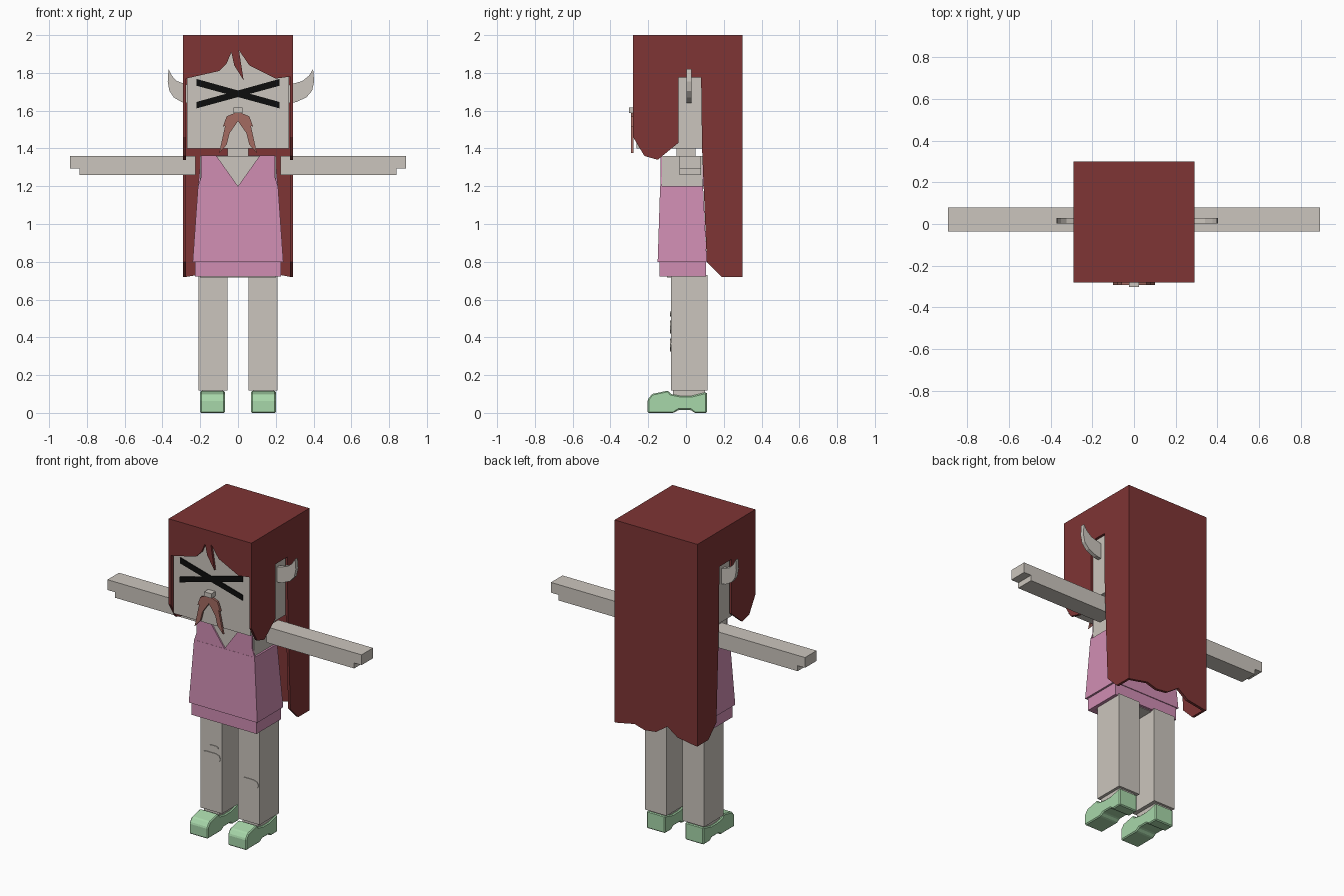
import bpy, bmesh
from math import sin, cos, tau

cube = bpy.data.objects.get("Cube")
if cube:
    bpy.data.objects.remove(cube, do_unlink=True)


def material(name, red, green, blue):
    colour = (red, green, blue, 1)
    mat = bpy.data.materials.new(name)
    mat.use_nodes = True
    mat.diffuse_color = colour
    mat.node_tree.nodes["Principled BSDF"].inputs["Base Color"].default_value = colour
    return mat


hair = material("dark red", 0.21, 0.035, 0.035)
skin = material("pale grey skin", 0.6, 0.56, 0.51)
pink = material("pink cloth", 0.63, 0.27, 0.45)
mint = material("mint green", 0.39, 0.68, 0.4)
rust = material("dusty rust", 0.37, 0.145, 0.12)
black = material("black", 0.004, 0.004, 0.004)


def loft(name, first, second, mat):
    """Solid between two matching outlines."""
    bm = bmesh.new()
    start = [bm.verts.new(point) for point in first]
    end = [bm.verts.new(point) for point in second]
    bm.faces.new(start)
    bm.faces.new(end)
    for i in range(len(start)):
        bm.faces.new((start[i - 1], start[i], end[i], end[i - 1]))
    bmesh.ops.recalc_face_normals(bm, faces=bm.faces)
    mesh = bpy.data.meshes.new(name)
    bm.to_mesh(mesh)
    bm.free()
    mesh.materials.append(mat)
    part = bpy.data.objects.new(name, mesh)
    bpy.context.collection.objects.link(part)
    return part


def across(name, outline, left, right, mat):
    """Extrude a (y, z) outline along x."""
    return loft(name, [(left, y, z) for y, z in outline],
                [(right, y, z) for y, z in outline], mat)


def through(name, outline, front, back, mat):
    """Extrude an (x, z) outline along y."""
    return loft(name, [(x, front, z) for x, z in outline],
                [(x, back, z) for x, z in outline], mat)


def mirrored(outline):
    return [(-x, z) for x, z in outline]


def through_pair(name, outline, front, back, mat):
    through(name + "_left", outline, front, back, mat)
    through(name + "_right", mirrored(outline), front, back, mat)


def across_pair(name, outline, inner, outer, mat):
    return [across(name + "_left", outline, inner, outer, mat),
            across(name + "_right", outline, -outer, -inner, mat)]


def block(front, back, bottom, top):
    return [(front, bottom), (back, bottom), (back, top), (front, top)]


def box(name, half_width, front, back, bottom, top, mat):
    across(name, block(front, back, bottom, top), -half_width, half_width, mat)


def level(half_width, front, back, height):
    """Horizontal rectangle for lofting."""
    return [(x, y, height) for x, y in block(-half_width, half_width, front, back)]


# Head, neck and torso
box("head", 0.27, -0.262, 0.28, 1.4, 1.98, skin)
box("neck", 0.055, -0.05, 0.05, 1.34, 1.42, skin)
box("torso", 0.2, -0.127, 0.088, 1.18, 1.36, skin)
box("hips", 0.2, -0.1, 0.088, 0.718, 0.85, skin)

# Hair shell: cap, fringe, side panels and long ragged back
hair_half, hair_inner = 0.29, 0.275
hair_front, hair_back = -0.28, 0.3
hair_tip, cap_bottom = 0.72, 1.985
box("hair_cap", hair_half, hair_front, hair_back, cap_bottom, 2, hair)

roof = [(hair_inner, cap_bottom), (-hair_inner, cap_bottom)]
fringe = roof + [(-hair_inner, 1.77), (-0.1, 1.81), (-0.06, 1.85), (-0.035, 1.91),
                 (-0.02, 1.84), (0.03, 1.76), (0.005, 1.92), (0.06, 1.84),
                 (0.2, 1.77), (hair_inner, 1.78)]
through("hair_fringe", fringe, hair_front, hair_front + 0.015, hair)

side_panel = [(hair_front, cap_bottom), (hair_front, 1.46), (-0.22, 1.36), (-0.15, 1.34),
              (-0.04, 1.43), (-0.04, 1.775), (0.08, 1.775), (0.085, 1.4), (0.11, 0.8),
              (0.19, hair_tip), (hair_back, hair_tip), (hair_back, cap_bottom)]
across_pair("hair_side", side_panel, hair_inner, hair_half, hair)

ragged_back = roof + [(-hair_inner, hair_tip), (-0.15, 0.74), (-0.08, 0.79), (0, 0.735),
                      (0.08, 0.725), (0.15, 0.745), (hair_inner, hair_tip)]
through("hair_back", ragged_back, hair_back - 0.017, hair_back, hair)

# Horns, the left one reaching further out
for name, root, reach in (("horn_left", 0.265, 0.138), ("horn_right", -0.265, -0.107)):
    curl = [(0, 1.64), (0.3, 1.645), (0.7, 1.67), (0.92, 1.705), (1, 1.755),
            (0.96, 1.82), (0.8, 1.785), (0.55, 1.757), (0, 1.735)]
    through(name, [(root + reach * out, z) for out, z in curl], 0.003, 0.028, skin)

# Crossed black strokes on the face
stroke = [(-0.22, 1.732), (0.22, 1.612), (0.22, 1.646), (-0.22, 1.768)]
through("eye_stroke_falling", stroke, -0.268, -0.261, black)
through("eye_stroke_rising", mirrored(stroke), -0.269, -0.261, black)

# Ribbon with two notched tails and a knot
tail = [(0, 1.595), (0.06, 1.57), (0.08, 1.515), (0.068, 1.52), (0.1, 1.375),
        (0.06, 1.42), (0.045, 1.48), (0, 1.545)]
through_pair("ribbon_tail", tail, -0.292, -0.278, rust)
box("ribbon_knot", 0.025, -0.302, -0.262, 1.588, 1.617, skin)

# Dress: flared skirt, hem and bib with a V neck
waist, strap, shoulder, chest = 0.212, 0.195, 1.362, 1.2
loft("dress_skirt", level(0.24, -0.15, 0.11, 0.8), level(waist, -0.137, 0.09, chest), pink)
box("dress_hem", 0.228, -0.14, 0.105, 0.722, 0.8, pink)
bib = [(0, chest), (0.115, shoulder), (strap, shoulder), (strap, 1.25), (waist, chest)]
through_pair("dress_bib", bib, -0.136, -0.126, pink)
back_bib = [(waist, chest), (strap, shoulder), (-strap, shoulder), (-waist, chest)]
through("dress_back_bib", back_bib, 0.087, 0.093, pink)

# Arms with a stepped hand
shoulder_gap, wrist, fingertip = 0.225, 0.838, 0.89
arm_bottom, hand_bottom, arm_top = 1.26, 1.295, 1.36
arm = [(shoulder_gap, arm_bottom), (wrist, arm_bottom), (wrist, hand_bottom),
       (fingertip, hand_bottom), (fingertip, arm_top), (shoulder_gap, arm_top)]
through_pair("arm", arm, -0.035, 0.08, skin)

# Legs, feet and shoes with a raised heel
across_pair("leg", block(-0.08, 0.115, 0.118, 0.73), 0.055, 0.208, skin)
across_pair("foot", block(-0.07, 0.1, 0.05, 0.12), 0.08, 0.19, skin)
toe, heel = -0.203, 0.11
shoe = [(toe, 0), (toe, 0.07), (-0.18, 0.1), (-0.095, 0.118), (-0.08, 0.1), (-0.03, 0.09),
        (0.03, 0.09), (heel, heel), (heel, 0), (0.045, 0), (0.025, 0.016),
        (-0.04, 0.016), (-0.065, 0)]
for part in across_pair("shoe", shoe, 0.07, 0.2, mint):
    bevel = part.modifiers.new("soft_edges", "BEVEL")
    bevel.width = 0.006
    bevel.limit_method = "ANGLE"

# Thin knee patches, rounded below and flat on top
for name, x, z, width, height in (("right", -0.133, 0.46, 0.068, 0.04),
                                  ("right_small", -0.112, 0.525, 0.032, 0.016),
                                  ("left", 0.132, 0.365, 0.07, 0.04)):
    angles = [tau * step / 12 for step in range(12)]
    patch = [(x + width * cos(a), z + height * min(sin(a), 0.7)) for a in angles]
    through("knee_patch_" + name, patch, -0.084, -0.079, skin)
